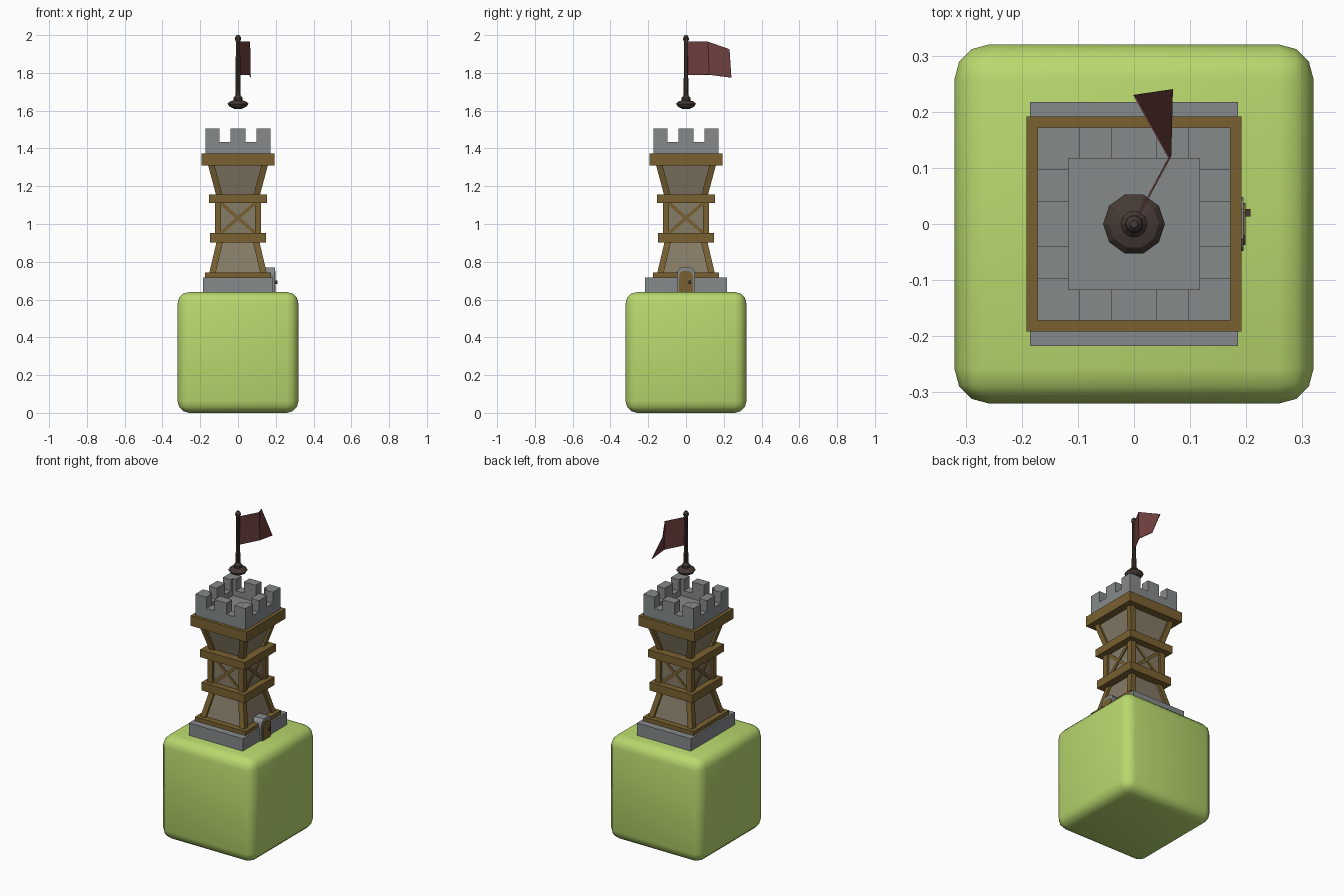
import bpy, bmesh
from math import cos, sin, pi, atan2, hypot
from mathutils import Matrix, Vector

if "Cube" in bpy.data.objects:
    bpy.data.objects.remove(bpy.data.objects["Cube"])


def material(name, rgb):
    m = bpy.data.materials.new(name)
    m.diffuse_color = (*rgb, 1)
    m.use_nodes = True
    m.node_tree.nodes["Principled BSDF"].inputs["Base Color"].default_value = m.diffuse_color
    return m


GRASS = material("grass", (0.48, 0.69, 0.155))
STONE = material("stone", (0.24, 0.255, 0.26))
WOOD = material("wood", (0.19, 0.12, 0.03))
PLASTER = material("plaster", (0.24, 0.20, 0.135))
IRON = material("iron", (0.06, 0.042, 0.036))
CLOTH = material("cloth", (0.16, 0.05, 0.05))


def finish(name, bm, mat):
    bmesh.ops.recalc_face_normals(bm, faces=bm.faces)
    me = bpy.data.meshes.new(name)
    bm.to_mesh(me)
    bm.free()
    me.materials.append(mat)
    ob = bpy.data.objects.new(name, me)
    bpy.context.collection.objects.link(ob)
    return ob


def hexa(bm, lo, hi, z0, z1):
    """Six-sided block between two rectangles (x0, x1, y0, y1)."""
    rings = [[bm.verts.new((x, y, z)) for x, y in
              ((r[0], r[2]), (r[1], r[2]), (r[1], r[3]), (r[0], r[3]))]
             for r, z in ((lo, z0), (hi, z1))]
    a, b = rings
    bm.faces.new(a[::-1])
    bm.faces.new(b)
    for i in range(4):
        j = (i + 1) % 4
        bm.faces.new((a[i], a[j], b[j], b[i]))


def block(name, hx, hy, z0, z1, mat, top=None):
    bm = bmesh.new()
    t = top or hx
    lo = (-hx, hx, -hy, hy)
    hexa(bm, lo, (-t, t, -t, t) if top else lo, z0, z1)
    return finish(name, bm, mat)


def spin_copies(bm):
    """Repeat everything in bm on the other three sides."""
    geom = bm.verts[:] + bm.edges[:] + bm.faces[:]
    for k in range(1, 4):
        d = bmesh.ops.duplicate(bm, geom=geom)["geom"]
        bmesh.ops.rotate(bm, verts=[v for v in d if isinstance(v, bmesh.types.BMVert)],
                         cent=(0, 0, 0), matrix=Matrix.Rotation(k * pi / 2, 3, 'Z'))


# rounded grass cube
cube = block("grass_cube", 0.32, 0.32, 0, 0.64, GRASS)
bev = cube.modifiers.new("bevel", 'BEVEL')
bev.width, bev.segments = 0.062, 3
for p in cube.data.polygons:
    p.use_smooth = True

# stone plinth and wooden bands
block("plinth", 0.185, 0.217, 0.63, 0.717, STONE)
for name, h, z0, z1 in (("sill_band", 0.174, 0.717, 0.742), ("lower_band", 0.148, 0.903, 0.953),
                        ("upper_band", 0.153, 1.11, 1.157), ("top_band", 0.192, 1.31, 1.372)):
    block(name, h, h, z0, z1, WOOD)

# three tower storeys: inset wall plus four corner posts
for name, h0, h1, z0, z1 in (("lower", 0.152, 0.114, 0.742, 0.903),
                             ("middle", 0.123, 0.123, 0.953, 1.11),
                             ("upper", 0.117, 0.158, 1.157, 1.31)):
    a, b = h0 - 0.014, h1 - 0.014
    block(name + "_wall", a, a, z0, z1, PLASTER, top=b)
    bm = bmesh.new()
    w = 0.034
    hexa(bm, (h0 - w, h0, h0 - w, h0), (h1 - w, h1, h1 - w, h1), z0, z1)
    spin_copies(bm)
    finish(name + "_posts", bm, WOOD)

# crossed braces on every side of the middle storey
bm = bmesh.new()
dx, dz = 0.18, 0.157
for s in (1, -1):
    m = (Matrix.Translation((0, -0.108, 1.0315)) @ Matrix.Rotation(-s * atan2(dz, dx), 4, 'Y')
         @ Matrix.Diagonal((hypot(dx, dz), 0.014 + 0.002 * s, 0.018, 1)))
    bmesh.ops.create_cube(bm, size=1, matrix=m)
spin_copies(bm)
finish("cross_braces", bm, WOOD)

# parapet floor, low wall and merlons
block("roof_floor", 0.15, 0.15, 1.372, 1.40, STONE)
bm = bmesh.new()
o, i, g, c = 0.172, 0.117, 0.097, 0.041
for r, z0, z1 in (((-o, i, -o, -i), 1.372, 1.435),
                  ((-c, c, -o, -i), 1.435, 1.505),
                  ((-o, -g, -o, -i), 1.435, 1.505),
                  ((g, o, -o, -i), 1.435, 1.505)):
    hexa(bm, r, r, z0, z1)
spin_copies(bm)
finish("parapet", bm, STONE)


# arched doorway on the right side
def arch(name, half, spring, top, x0, x1, mat):
    bm = bmesh.new()
    pts = [(half, 0.635), (half, spring), (half * 0.88, spring + (top - spring) * 0.6),
           (half * 0.55, top)]
    pts += [(-y, z) for y, z in reversed(pts)]
    f = bm.faces.new([bm.verts.new((x0, y, z)) for y, z in pts])
    e = bmesh.ops.extrude_face_region(bm, geom=[f])["geom"]
    bmesh.ops.translate(bm, vec=(x1 - x0, 0, 0),
                        verts=[v for v in e if isinstance(v, bmesh.types.BMVert)])
    return finish(name, bm, mat)


arch("door_frame", 0.048, 0.735, 0.77, 0.13, 0.195, STONE)
arch("door_panel", 0.037, 0.72, 0.75, 0.15, 0.199, WOOD)
bm = bmesh.new()
bmesh.ops.create_cube(bm, size=1, matrix=Matrix.Translation((0.202, 0.02, 0.692))
                      @ Matrix.Diagonal((0.012, 0.013, 0.018, 1)))
finish("door_handle", bm, IRON)

# turned flagpole with foot and ball finial
profile = [(0.022, 1.61), (0.046, 1.622), (0.055, 1.636), (0.044, 1.648), (0.024, 1.654),
           (0.024, 1.668), (0.013, 1.682), (0.0115, 1.966), (0.016, 1.977),
           (0.015, 1.99), (0.007, 2.0)]
bm = bmesh.new()
n = 10
rings = [[bm.verts.new((r * cos(2 * pi * k / n), r * sin(2 * pi * k / n), z)) for k in range(n)]
         for r, z in profile]
for a, b in zip(rings, rings[1:]):
    for k in range(n):
        bm.faces.new((a[k], a[(k + 1) % n], b[(k + 1) % n], b[k]))
bm.faces.new(rings[0][::-1])
bm.faces.new(rings[-1])
finish("flagpole", bm, IRON)

# folded, twisted flag
bm = bmesh.new()
top = [bm.verts.new(p) for p in ((0.003, 0.006, 1.965), (0.063, 0.117, 1.965), (0, 0.23, 1.925))]
low = [bm.verts.new(p) for p in ((0.003, 0.006, 1.79), (0.065, 0.122, 1.79), (0.068, 0.24, 1.775))]
for k in range(2):
    bm.faces.new((low[k], low[k + 1], top[k + 1], top[k]))
flag = finish("flag", bm, CLOTH)
sol = flag.modifiers.new("thickness", 'SOLIDIFY')
sol.thickness, sol.offset = 0.003, 0
